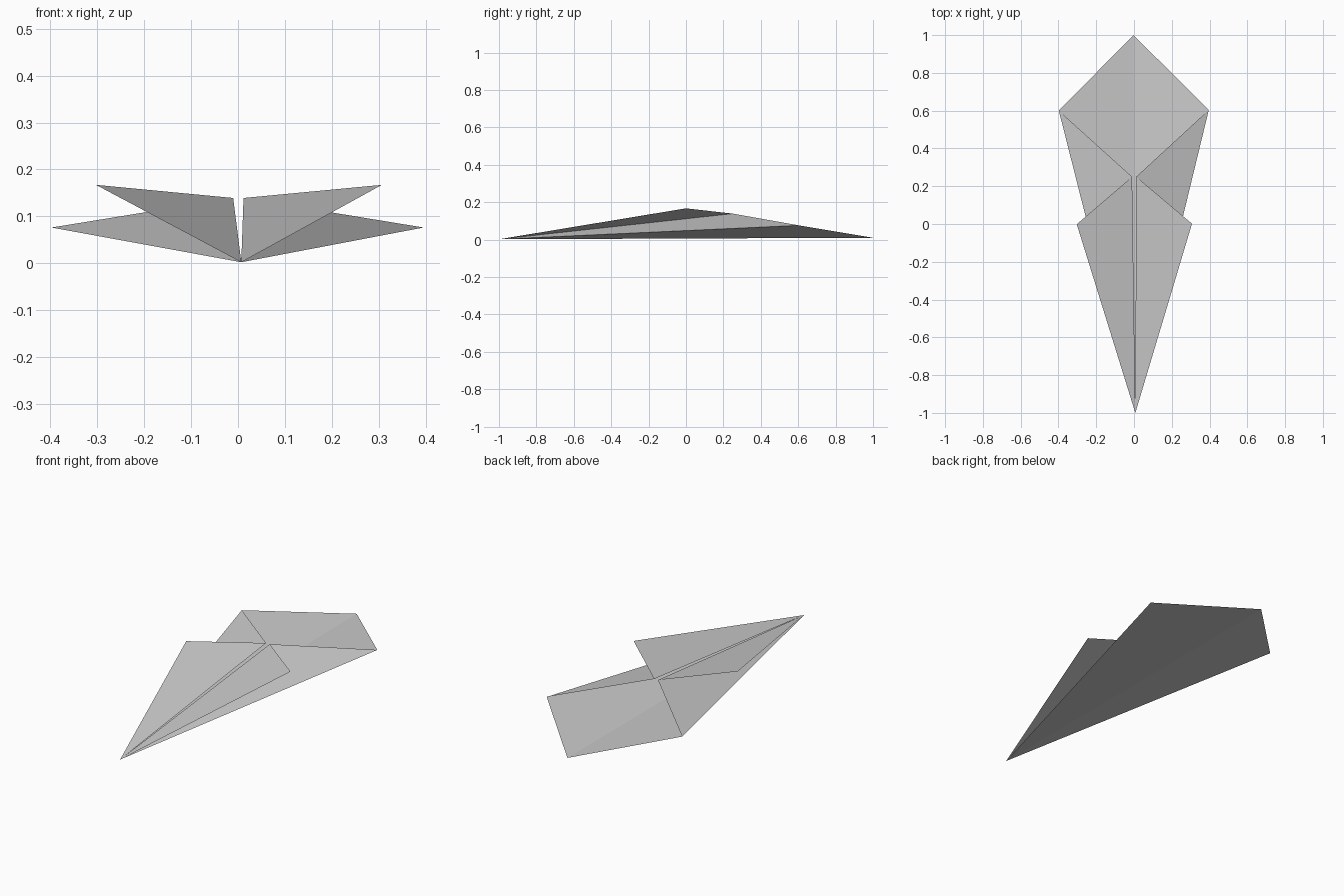
import bpy

if "Cube" in bpy.data.objects:
    bpy.data.objects.remove(bpy.data.objects["Cube"], do_unlink=True)

# Plain paper
paper = bpy.data.materials.new("paper_grey")
paper.use_nodes = True
colour = (0.6, 0.6, 0.6, 1)
paper.diffuse_color = colour
paper.node_tree.nodes["Principled BSDF"].inputs["Base Color"].default_value = colour

# Key corners of the folded sheet, on the +x half
nose = (0, -1, 0.002)
tail = (0, 1, 0.01)
wing_tip = (0.397, 0.602, 0.076)
fold_corner = (0.011, 0.25, 0.139)
flap_tip = (0.305, 0, 0.167)


def folded_panel(name, *corners):
    """One flat panel, mirrored to the other half of the sheet."""
    mesh = bpy.data.meshes.new(name)
    mesh.from_pydata(corners, [], [range(len(corners))])
    mesh.materials.append(paper)
    panel = bpy.data.objects.new(name, mesh)
    bpy.context.collection.objects.link(panel)
    mirror = panel.modifiers.new("other_half", 'MIRROR')
    mirror.use_axis = (True, False, False)
    mirror.use_mirror_merge = True
    mirror.merge_threshold = 0.0005
    # The whole glider is turned very slightly about the vertical
    panel.rotation_euler.z = 0.005
    panel.location.x = 0.002
    return panel


# Base sheet with its shallow keel crease
folded_panel("base_sheet", nose, tail, wing_tip)
# First fold, rising from the leading edge to the centre
folded_panel("inner_fold", nose, wing_tip, fold_corner)
# Second fold, spreading back outward as the upper wing
folded_panel("upper_flap", nose, fold_corner, flap_tip)
